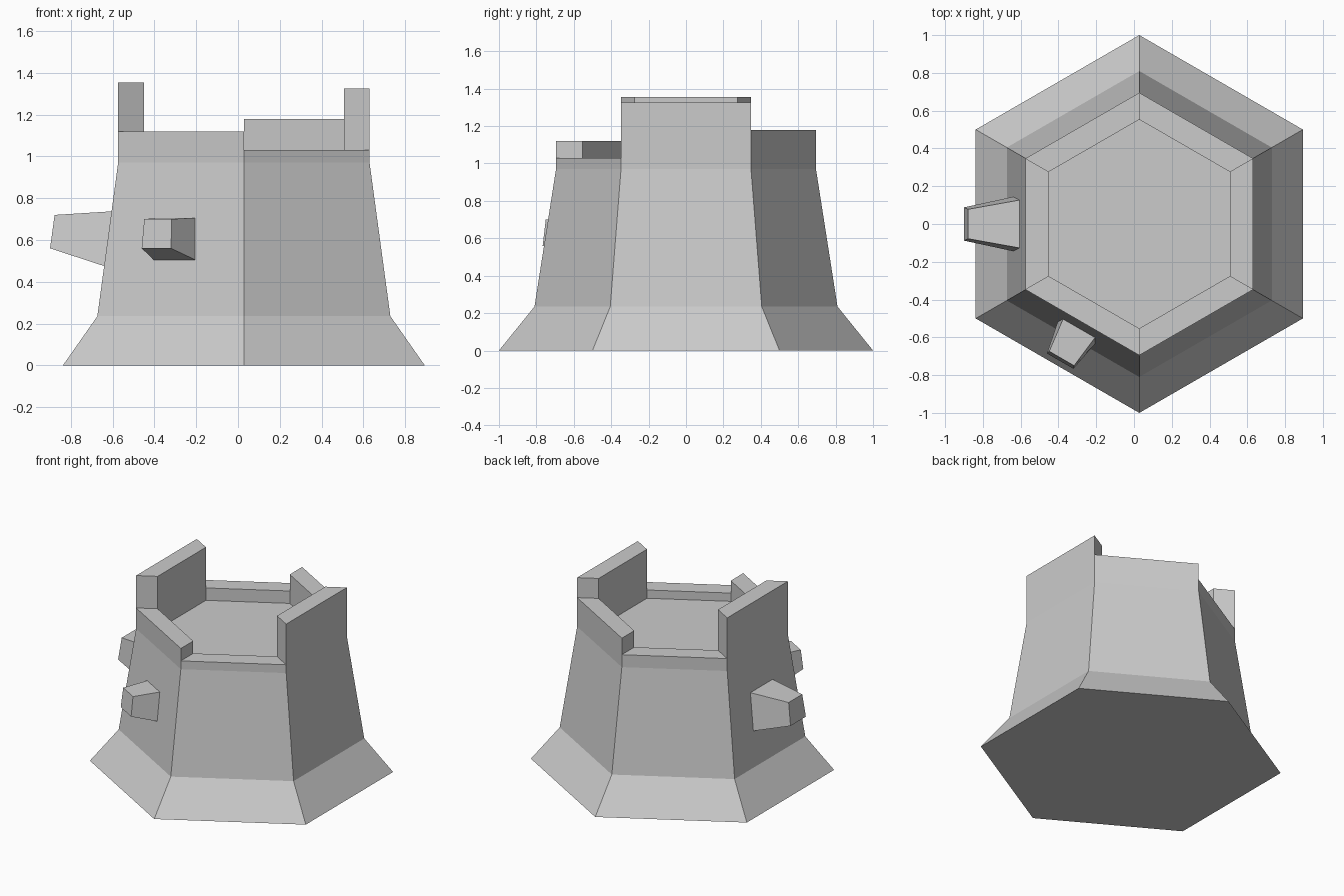
import bpy, bmesh, math
from mathutils import Vector

if "Cube" in bpy.data.objects:
    bpy.data.objects.remove(bpy.data.objects["Cube"])

CX = 0.028          # hexagon axis
FLOOR = 0.97        # deck level
R_OUT, R_IN = 0.695, 0.553


def hex_point(i, r, z):
    a = math.radians(30 + 60 * i)
    return Vector((CX + r * math.cos(a), r * math.sin(a), z))


def make_object(name, bm):
    bmesh.ops.recalc_face_normals(bm, faces=bm.faces)
    mesh = bpy.data.meshes.new(name)
    bm.to_mesh(mesh)
    bm.free()
    ob = bpy.data.objects.new(name, mesh)
    bpy.context.collection.objects.link(ob)
    return ob


def loft(name, rings):
    """Skin equal-length point rings and cap both ends."""
    bm = bmesh.new()
    loops = [[bm.verts.new(p) for p in ring] for ring in rings]
    n = len(loops[0])
    for a, b in zip(loops, loops[1:]):
        for i in range(n):
            j = (i + 1) % n
            bm.faces.new((a[i], a[j], b[j], b[i]))
    bm.faces.new(loops[0])
    bm.faces.new(loops[-1])
    return make_object(name, bm)


# Flared hexagonal tower body
profile = [(1.0, 0.0), (0.81, 0.235), (R_OUT, FLOOR)]
loft("tower_body", [[hex_point(i, r, z) for i in range(6)] for r, z in profile])

# Mitred parapet walls, one per side, each with its own height
walls = {
    "parapet_back_right": (0, 1.18),
    "parapet_back_left": (1, 1.06),
    "parapet_left": (2, 1.355),
    "parapet_front_left": (3, 1.12),
    "parapet_front_right": (4, 1.03),
    "parapet_right": (5, 1.325),
}
for name, (i, top) in walls.items():
    loft(name, [[hex_point(i, R_OUT, z), hex_point(i + 1, R_OUT, z),
                 hex_point(i + 1, R_IN, z), hex_point(i, R_IN, z)]
                for z in (FLOOR, top)])


def block(name, angle, inner, outer):
    """Tapered block on a wall; each end is ((dist, half width, z) bottom, top)."""
    a = math.radians(angle)
    n = Vector((math.cos(a), math.sin(a), 0))
    t = Vector((-n.y, n.x, 0))
    rings = []
    for (d0, w0, z0), (d1, w1, z1) in (inner, outer):
        rings.append([Vector((CX, 0, z)) + n * d + t * w for d, w, z in
                      ((d0, -w0, z0), (d0, w0, z0), (d1, w1, z1), (d1, -w1, z1))])
    loft(name, rings)


# Protruding stones
block("left_stone", 180,
      ((0.668, 0.144, 0.475), (0.633, 0.127, 0.737)),
      ((0.928, 0.088, 0.56), (0.906, 0.078, 0.72)))
block("front_left_stone", 240,
      ((0.664, 0.115, 0.505), (0.638, 0.098, 0.706)),
      ((0.838, 0.081, 0.56), (0.822, 0.076, 0.70)))
